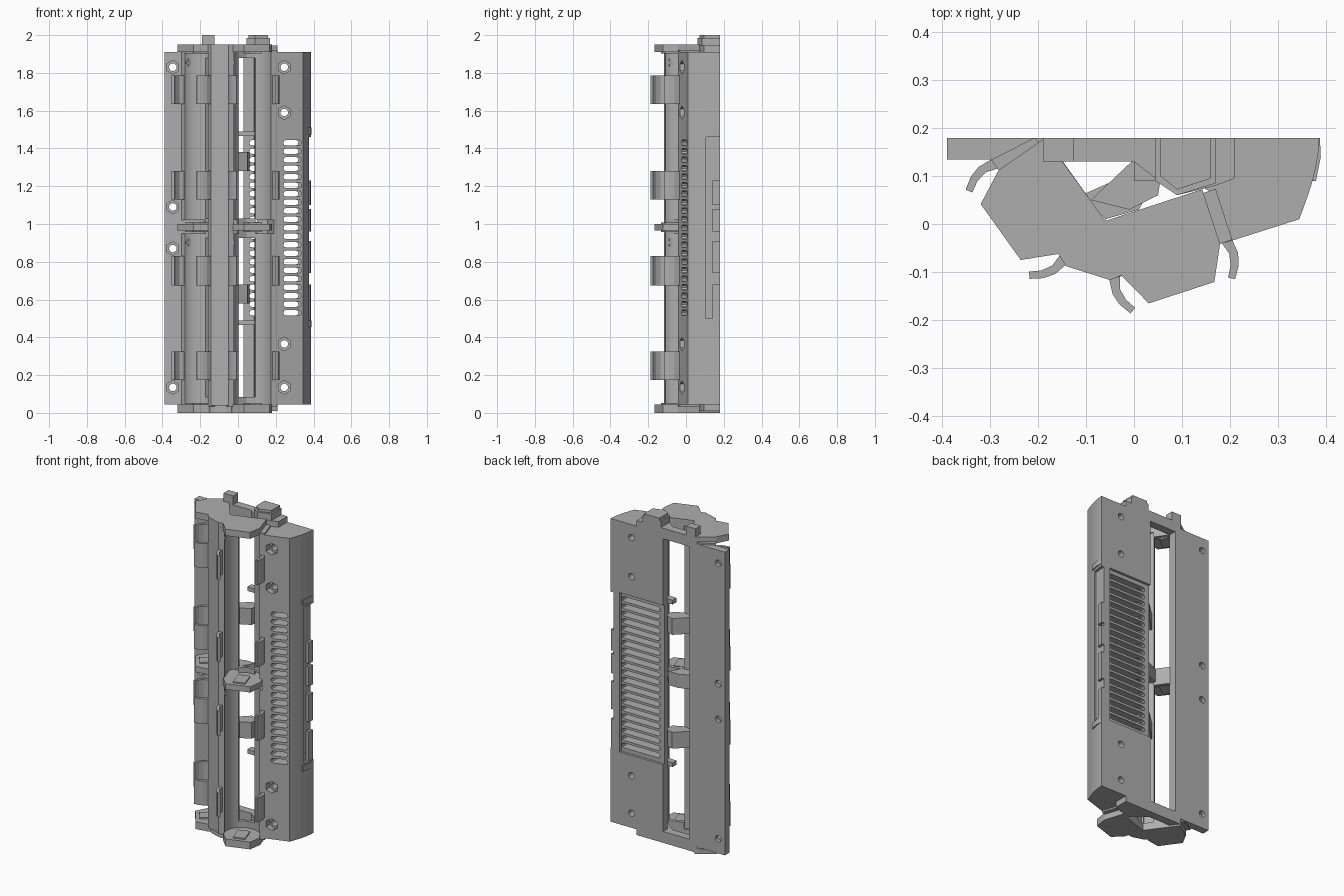
import bpy, bmesh, math
from mathutils import Matrix

if "Cube" in bpy.data.objects:
    bpy.data.objects.remove(bpy.data.objects["Cube"])

grey = bpy.data.materials.new("plain_grey")
grey.diffuse_color = (0.42, 0.42, 0.42, 1)
grey.use_nodes = True
grey.node_tree.nodes["Principled BSDF"].inputs["Base Color"].default_value = grey.diffuse_color
BACK = 0.18


def finish(name, bm):
    bmesh.ops.recalc_face_normals(bm, faces=bm.faces)
    me = bpy.data.meshes.new(name)
    bm.to_mesh(me)
    bm.free()
    me.materials.append(grey)
    ob = bpy.data.objects.new(name, me)
    bpy.context.collection.objects.link(ob)
    return ob


def add_prism(bm, pts, z0, z1):
    lo = [bm.verts.new((x, y, z0)) for x, y in pts]
    hi = [bm.verts.new((x, y, z1)) for x, y in pts]
    bm.faces.new(lo)
    bm.faces.new(hi)
    n = len(pts)
    for i in range(n):
        j = (i + 1) % n
        bm.faces.new((lo[i], lo[j], hi[j], hi[i]))


def prism(name, pts, *spans):
    bm = bmesh.new()
    for z0, z1 in spans:
        add_prism(bm, pts, z0, z1)
    return finish(name, bm)


def rect(x0, x1, y0, y1):
    return [(x0, y0), (x1, y0), (x1, y1), (x0, y1)]


def rods(name, places, r, sides, y0, y1):
    """Cylinders along y at each (x, z)."""
    bm = bmesh.new()
    for x, z in places:
        m = Matrix.Translation((x, (y0 + y1) / 2, z)) @ Matrix.Rotation(math.pi / 2, 4, 'X')
        bmesh.ops.create_cone(bm, cap_ends=True, segments=sides, radius1=r, radius2=r,
                              depth=y1 - y0, matrix=m)
    return finish(name, bm)


def slots(name, x0, x1, h, y0, y1, zs):
    """Round-ended slots running through along y."""
    bm = bmesh.new()
    r = h / 2
    for z in zs:
        ring = []
        for cx, a0 in ((x1 - r, -90), (x0 + r, 90)):
            for k in range(5):
                a = math.radians(a0 + 45 * k)
                ring.append((cx + r * math.cos(a), z + r * math.sin(a)))
        f = bm.faces.new([bm.verts.new((x, y0, zz)) for x, zz in ring])
        ext = bmesh.ops.extrude_face_region(bm, geom=[f])
        bmesh.ops.translate(bm, vec=(0, y1 - y0, 0),
                            verts=[v for v in ext["geom"] if isinstance(v, bmesh.types.BMVert)])
    return finish(name, bm)


def cut(ob, cutter):
    mod = ob.modifiers.new("cut", 'BOOLEAN')
    mod.operation = 'DIFFERENCE'
    mod.solver = 'EXACT'
    mod.object = cutter
    dg = bpy.context.evaluated_depsgraph_get()
    me = bpy.data.meshes.new_from_object(ob.evaluated_get(dg))
    ob.modifiers.clear()
    ob.data = me
    bpy.data.objects.remove(cutter)


# Main housing with rounded outer side
body = prism("housing", [(.191, -.039), (.345, .01), (.358, .045), (.37, .08), (.38, .12), (.385, .15),
                         (.387, BACK), (.03, BACK), (.03, .135), (.085, .135), (.1, .1), (.155, .07)],
             (.045, 1.91))
vent_z = [.53 + .045 * i for i in range(21)]
cut(body, prism("recess", rect(.02, .325, .165, .25), (.49, 1.47)))
cut(body, slots("rear_slots", .06, .32, .03, .1, .25, vent_z))
cut(body, slots("front_slots", .24, .335, .03, -.2, .13, vent_z))
cut(body, prism("side_notch", [(.363, .105), (.45, .105), (.45, .25), (.374, .25)], (.5, 1.46)))
right_holes = [(.245, z) for z in (.135, .365, 1.59, 1.83)]
cut(body, rods("nut_traps", right_holes, .036, 6, -.2, .005))
cut(body, rods("holes", right_holes, .02, 16, -.2, .3))

# Side grips and rim ends on the notch
prism("side_grips", [(.365, .14), (.381, .14), (.386, BACK), (.365, BACK)],
      (.5, .68), (.74, .91), (.96, 1.08), (1.1, 1.23))
prism("notch_rims", [(.37, .09), (.38, .09), (.39, .14), (.388, BACK), (.37, BACK)],
      (.455, .49), (1.475, 1.51))

# Mounting flange on the left
flange = prism("flange", [(-.39, .135), (-.26, .135), (-.18, .15), (-.15, .13), (-.15, BACK), (-.39, BACK)],
               (.045, 1.91))
left_holes = [(-.345, z) for z in (.135, .87, 1.09, 1.83)]
cut(flange, rods("nut_traps", left_holes, .036, 6, 0, .155))
cut(flange, rods("holes", left_holes, .02, 16, 0, .3))

# Ridge between both cell rows
prism("centre_ridge", [(-.16, -.06), (-.142, -.088), (-.05, -.117), (-.02, -.105), (-.06, .01)], (.04, 1.95))
prism("ridge_foot", [(-.15, -.055), (-.125, -.07), (-.06, -.09), (-.035, -.085), (-.06, .01)], (0, .04))

# Cradle sections in (across, depth) coordinates of one cell row
R = .104
arc = [(R * math.cos(math.radians(a)), R * math.sin(math.radians(a))) for a in range(0, 61, 6)]
arc.append((.047, .093))
half_cradle = [(.135, 0)] + arc + [(.047, .112), (.135, .112)]
closing = [(-.047, .092), (0, .104), (.047, .092), (.047, .12), (-.047, .12)]
cap = [(-.072, -.072), (.072, -.072), (.108, 0), (.108, .12), (-.108, .12), (-.108, 0)]
clip = [(.112, .04), (.135, .04), (.135, 0), (.138, -.03), (.131, -.055), (.115, -.08),
        (.102, -.072), (.115, -.05), (.12, -.025), (.112, 0)]
CLIPS = [(.175, .325), (.675, .83), (1.13, 1.28), (1.635, 1.785)]
BAYS = [(.035, .95), (1.02, 1.92)]

for side, (cx, cy), (ux, uy) in (("left", (-.22, .025), (.58, -.81)), ("right", (.077, -.075), (.95, .31))):
    vx, vy = -uy, ux

    def put(pts, flip=1):
        return [(cx + flip * u * ux + v * vx, min(BACK, cy + flip * u * uy + v * vy)) for u, v in pts]

    for flip, edge in ((1, "inner"), (-1, "outer")):
        wall = prism(f"{side}_cradle_{edge}", put(half_cradle, flip), *BAYS)
        for p in wall.data.polygons:
            p.use_smooth = True
        prism(f"{side}_clips_{edge}", put(clip, flip), *CLIPS)
    prism(f"{side}_cradle_bridges", put(closing), (.035, .085), (.925, 1.03), (1.88, 1.92))
    prism(f"{side}_end_caps", put(cap), (0, .045), (1.91, 1.95))
    prism(f"{side}_middle_cap", put(cap), (.965, 1.0))
    # Contact plates on the cap faces
    prism(f"{side}_contacts", put(rect(-.035, .035, -.05, .05)),
          (.045, .053), (.957, .965), (1.0, 1.008), (1.902, 1.91))
    # Polarity crosses on the cradle walls
    f = -1
    prism(f"{side}_cross_bars", put(rect(.098, .105, .006, .044), f), (.894, .91), (1.847, 1.863))
    prism(f"{side}_cross_posts", put(rect(.098, .105, .018, .032), f), (.88, .924), (1.833, 1.877))

# Rear cross bars closing the window at both ends
prism("rear_cross_bars", [(-.185, BACK), (-.15, .13), (0, .13), (.09, .06), (.17, .08),
                          (.21, .095), (.21, BACK)], (.01, .08), (1.88, 1.945))
# Locating tabs on top
prism("left_top_tab", rect(-.19, -.125, .13, BACK), (1.9, 2.0))
prism("right_top_tab", [(.045, .09), (.09, .06), (.17, .085), (.17, BACK), (.045, BACK)], (1.9, 1.985))
prism("right_top_pad", [(.055, .1), (.09, .072), (.16, .095), (.16, BACK), (.055, BACK)], (1.985, 2.0))

# Struts and small hooks between the cradles
prism("struts", [(-.09, .05), (0, .135), (.06, .12), (.05, .06), (-.01, .03)], (.58, .68), (1.28, 1.38))
prism("wire_hooks", rect(0, .09, .09, .13), (.465, .49), (1.465, 1.49))
prism("middle_link", [(-.11, .06), (-.06, .01), (.01, .03), (.05, .1), (-.02, .1)], (.945, 1.03))

# Keep edges crisp on the curved walls
for ob in bpy.context.scene.objects:
    ob.select_set(ob.type == 'MESH' and "cradle_inner" in ob.name or "cradle_outer" in ob.name)
    if ob.select_get():
        bpy.context.view_layer.objects.active = ob
bpy.ops.object.shade_smooth_by_angle(angle=math.radians(30))
